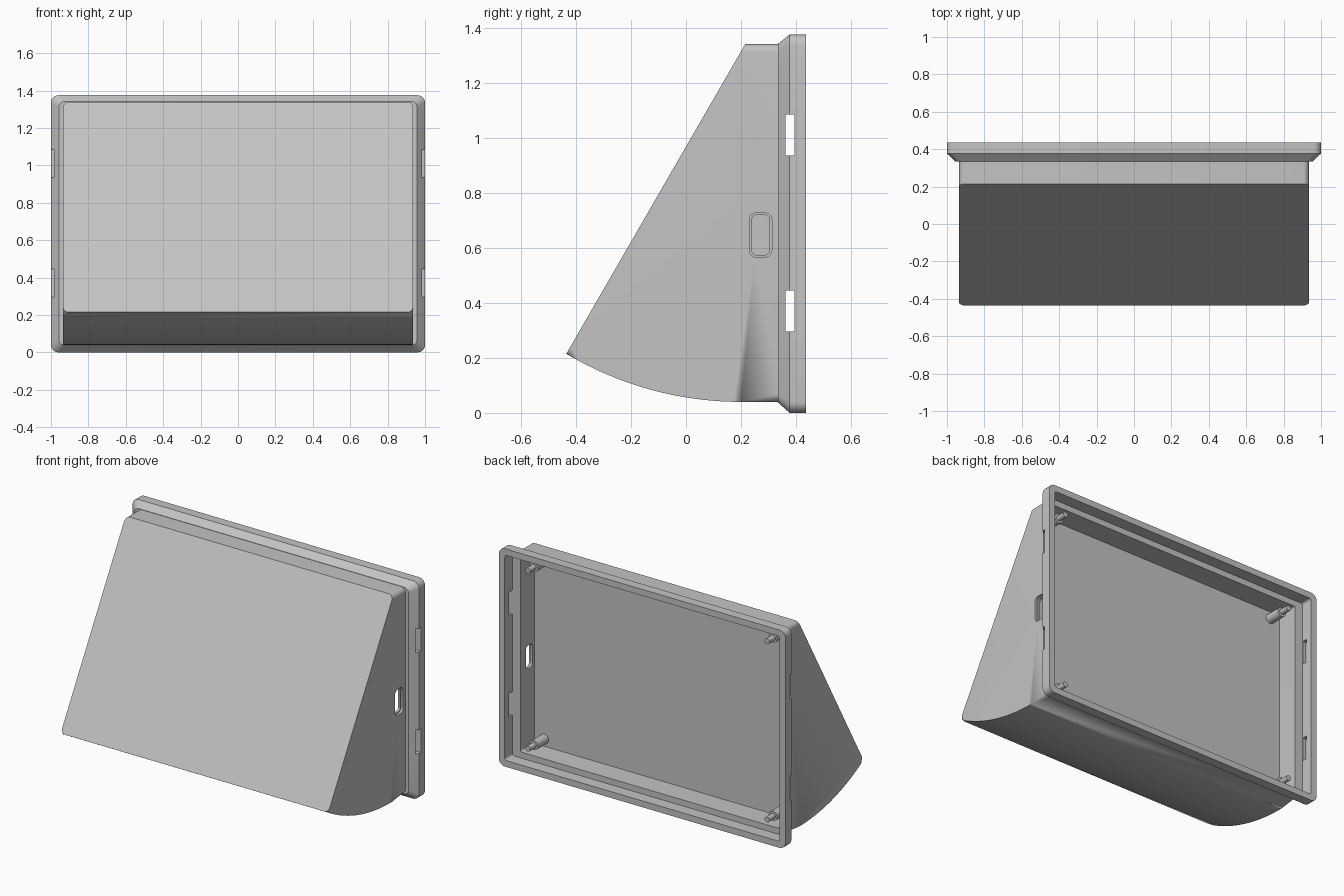
import bpy, bmesh, math

cube = bpy.data.objects.get("Cube")
if cube:
    bpy.data.objects.remove(cube, do_unlink=True)

grey = bpy.data.materials.new("matte grey")
grey.use_nodes = True
grey.diffuse_color = (0.55, 0.55, 0.55, 1)
grey.node_tree.nodes["Principled BSDF"].inputs["Base Color"].default_value = grey.diffuse_color


def make_object(name, bm):
    bmesh.ops.recalc_face_normals(bm, faces=bm.faces[:])
    mesh = bpy.data.meshes.new(name)
    bm.to_mesh(mesh)
    bm.free()
    mesh.materials.append(grey)
    obj = bpy.data.objects.new(name, mesh)
    bpy.context.collection.objects.link(obj)
    bpy.ops.object.select_all(action="DESELECT")
    bpy.context.view_layer.objects.active = obj
    obj.select_set(True)
    bpy.ops.object.shade_smooth_by_angle(angle=math.radians(28))


def rounded_rect(u0, u1, v0, v1, r, steps=6):
    corners = [(u1 - r, v1 - r), (u0 + r, v1 - r), (u0 + r, v0 + r), (u1 - r, v0 + r)]
    points = []
    for quarter, (cu, cv) in enumerate(corners):
        for i in range(steps + 1):
            a = math.pi / 2 * (quarter + i / steps)
            points.append((cu + r * math.cos(a), cv + r * math.sin(a)))
    return points


def skin(bm, loops):
    """Join successive vertex loops with quads."""
    for a, b in zip(loops, loops[1:]):
        for i in range(len(a)):
            j = (i + 1) % len(a)
            bm.faces.new((a[i], a[j], b[j], b[i]))


def loop_edges(bm, loop):
    return [bm.edges.get((loop[i - 1], loop[i])) for i in range(len(loop))]


def pierce(bm, x, loop):
    """Replace the flat side face at x by one with a hole along the loop."""
    flat = [f for f in bm.faces if all(abs(v.co.x - x) < 1e-4 for v in f.verts)]
    face = max(flat, key=lambda f: f.calc_area())
    edges = list(face.edges) + loop_edges(bm, loop)
    bmesh.ops.delete(bm, geom=[face], context="FACES_ONLY")
    bmesh.ops.triangle_fill(bm, use_beauty=True, edges=edges)


# Wedge body: side profile with a curved underside, extruded across x
HALF, TOP, BOTTOM, FRAME = 0.935, 1.34, 0.04, 0.335
R, CENTRE_Y = 1.24, 0.2
sweep = math.asin(0.635 / R)
profile = [(0.215, TOP), (FRAME, TOP), (FRAME, BOTTOM)]
for i in range(25):
    a = sweep * i / 24
    profile.append((CENTRE_Y - R * math.sin(a), BOTTOM + R * (1 - math.cos(a))))
n = len(profile)
bm = bmesh.new()
sides = [[bm.verts.new((x, y, z)) for y, z in profile] for x in (-HALF, HALF)]
skin(bm, sides)
for side in sides:
    bm.faces.new(side)
# Round the long top and underside edges, leaving the sloping front sharp
rounded = [bm.edges.get((s[i], s[i + 1])) for s in sides for i in range(n - 1) if i != 1]
bmesh.ops.bevel(bm, geom=rounded, offset=0.03, segments=6, profile=0.5, affect="EDGES")
back = [f for f in bm.faces if all(abs(v.co.y - FRAME) < 1e-4 for v in f.verts)]
bmesh.ops.delete(bm, geom=back, context="FACES")

# Chamfered flange, lid seat and compartment as one continuous skin
rings = []
for y, half, low, high, r in (
        (FRAME, HALF, BOTTOM, TOP, 0.03),
        (FRAME, 0.957, 0.037, 1.342, 0.03),
        (0.377, 1, 0, 1.375, 0.04),
        (0.437, 1, 0, 1.375, 0.04),
        (0.437, 0.96, 0.04, 1.335, 0.015),
        (0.36, 0.96, 0.04, 1.335, 0.015),
        (0.36, 0.905, 0.078, 1.297, 0.01),
        (0.22, 0.905, 0.078, 1.297, 0.01)):
    rings.append([bm.verts.new((u, y, v)) for u, v in rounded_rect(-half, half, low, high, r)])
skin(bm, rings)
bm.faces.new(rings[-1])

# Cable port with a shallow recessed border, on the left side only
large, small = (0.23, 0.312, 0.565, 0.728, 0.028), (0.238, 0.304, 0.573, 0.72, 0.022)
port = [[bm.verts.new((x, u, v)) for u, v in rounded_rect(*rect)]
        for x, rect in ((HALF, large), (0.92, large), (0.92, small), (0.905, small))]
skin(bm, port)
pierce(bm, HALF, port[0])
pierce(bm, 0.905, port[-1])

# Two snap slots through each side of the flange
Y0, Y1 = 0.362, 0.395
SLOTS = ((0.295, 0.445), (0.935, 1.085))
planes = [((0, y, 0), (0, 1, 0)) for y in (Y0, Y1)]
planes += [((0, 0, z), (0, 0, 1)) for slot in SLOTS for z in slot]
for sign in (-1, 1):
    def on_side(v):
        return v.co.x * sign > 0.95

    for point, normal in planes:
        faces = [f for f in bm.faces if all(on_side(v) for v in f.verts)]
        geom = {g for f in faces for g in (*f.verts, *f.edges, f)}
        bmesh.ops.bisect_plane(bm, geom=list(geom), plane_co=point, plane_no=normal, dist=1e-5)
    for low, high in SLOTS:
        def in_slot(v):
            return (on_side(v) and Y0 - 1e-4 < v.co.y < Y1 + 1e-4
                    and low - 1e-4 < v.co.z < high + 1e-4)

        gone = [f for f in bm.faces if all(in_slot(v) for v in f.verts)]
        bmesh.ops.delete(bm, geom=gone, context="FACES")
        rim = [e for e in bm.edges if e.is_boundary and all(in_slot(v) for v in e.verts)]
        bmesh.ops.bridge_loops(bm, edges=rim)

bmesh.ops.remove_doubles(bm, verts=bm.verts[:], dist=1e-4)
make_object("housing", bm)

# Stepped mounting posts in the compartment corners
for side, x in (("left", 0.835), ("right", -0.835)):
    for level, z in (("lower", 0.125), ("upper", 1.25)):
        bm = bmesh.new()
        loops = []
        for y, r in ((0.215, 0.03), (0.325, 0.03), (0.325, 0.017), (0.385, 0.017)):
            angles = [k * math.tau / 24 for k in range(24)]
            loops.append([bm.verts.new((x + r * math.cos(a), y, z + r * math.sin(a)))
                          for a in angles])
        skin(bm, loops)
        bm.faces.new(loops[0])
        bm.faces.new(loops[-1])
        make_object(f"{level}_{side}_post", bm)
